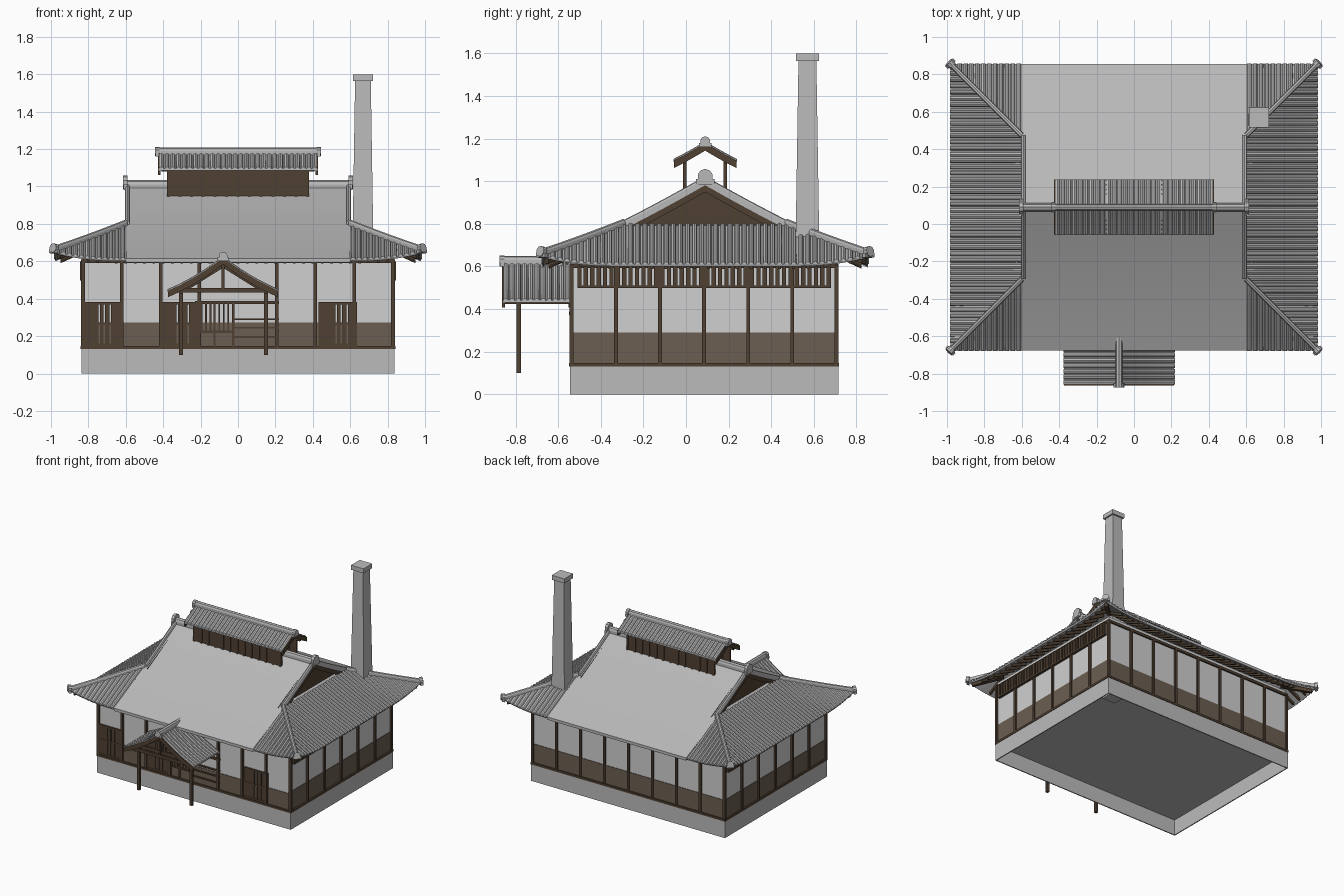
import bpy, bmesh, math
from mathutils import Vector

cube = bpy.data.objects.get("Cube")
if cube:
    bpy.data.objects.remove(cube, do_unlink=True)

Z = Vector((0, 0, 1))
CY = 0.09                      # depth centre of the hall
EX, EY, GX = 0.98, 0.765, 0.6  # eave half sizes, gable position
SKIRT = EX - GX


def material(name, col):
    m = bpy.data.materials.new(name)
    m.use_nodes = True
    m.diffuse_color = (*col, 1)
    m.node_tree.nodes["Principled BSDF"].inputs["Base Color"].default_value = (*col, 1)
    return m


TILE = material("grey roof tile", (0.48, 0.48, 0.48))
STONE = material("grey stone", (0.5, 0.5, 0.5))
PLASTER = material("pale plaster", (0.63, 0.63, 0.63))
PANEL = material("brown boarding", (0.15, 0.113, 0.085))
WOOD = material("dark wood", (0.08, 0.053, 0.033))


def finish(name, bm, mat):
    bmesh.ops.recalc_face_normals(bm, faces=bm.faces)
    me = bpy.data.meshes.new(name)
    bm.to_mesh(me)
    bm.free()
    me.materials.append(mat)
    ob = bpy.data.objects.new(name, me)
    bpy.context.collection.objects.link(ob)
    return ob


def box(bm, a, b):
    vs = bmesh.ops.create_cube(bm, size=1)["verts"]
    a, b = Vector(a), Vector(b)
    for v in vs:
        v.co = Vector([(a[i] + b[i]) / 2 + v.co[i] * abs(b[i] - a[i]) for i in range(3)])


def sweep(bm, pts, prof):
    """Sweep a (side, up) profile along a path, with closed ends."""
    side = (pts[-1] - pts[0]).cross(Z).normalized()
    rings = [[bm.verts.new(p + side * a + Z * b) for a, b in prof] for p in pts]
    n = len(prof)
    for r, s in zip(rings, rings[1:]):
        for i in range(n):
            bm.faces.new((r[i], r[(i + 1) % n], s[(i + 1) % n], s[i]))
    bm.faces.new(rings[0])
    bm.faces.new(rings[-1][::-1])


def rect(w, z0, z1):
    return [(-w / 2, z0), (w / 2, z0), (w / 2, z1), (-w / 2, z1)]


def half_round(r, lift=0.0):
    arc = [(r * math.cos(math.pi * k / 4), lift + r * math.sin(math.pi * k / 4)) for k in range(5)]
    return arc + ([(-r, 0), (r, 0)] if lift else [])


def end_tile(bm, p, d, r):
    """Round ridge-end tile with a small crest and feet."""
    d = Vector(d).normalized()
    rot = d.to_track_quat('Z', 'Y').to_matrix().to_4x4()
    rot.translation = Vector(p)
    bmesh.ops.create_cone(bm, cap_ends=True, segments=10, radius1=r, radius2=r, depth=0.024, matrix=rot)
    s = d.cross(Z)
    a = Vector(p) - Z * r * 0.7
    sweep(bm, [a - d * 0.01, a + d * 0.01], rect(r * 2.4, -r * 0.4, r * 0.4))


# ---- main roof surface
def roof_z(x, y):
    dx, dy = EX - abs(x), EY - abs(y - CY)
    d = min(dx, dy) if abs(x) > GX else dy
    t = max(0, 1 - abs(dx - dy) / 0.32) if abs(x) > GX else 0
    return 0.612 + 0.44 * d + 0.087 * d * d + 0.04 * t * t * max(0, 1 - d / SKIRT)


def on_roof(x, y, up=0.0):
    return Vector((x, y, roof_z(x, y) + up))


def line(p, q, n=6, up=0.0):
    return [on_roof(p[0] + (q[0] - p[0]) * k / n, p[1] + (q[1] - p[1]) * k / n, up) for k in range(n + 1)]


def patch(bm, rows):
    vs = [[bm.verts.new(p) for p in r] for r in rows]
    for a, b in zip(vs, vs[1:]):
        for i in range(len(a) - 1):
            bm.faces.new((a[i], a[i + 1], b[i + 1], b[i]))


slope, skirt, tiles, ridges = (bmesh.new() for _ in range(4))
rafters, gables = bmesh.new(), bmesh.new()
for sy in (-1, 1):
    sweep(slope, line((0, CY), (0, CY + sy * EY), 12), rect(2 * GX, -0.018, 0.004))
    k = -0.8
    while k < 0.81:
        sweep(rafters, line((k, CY + sy * 0.6), (k, CY + sy * 0.735), 2), rect(0.014, -0.036, -0.016))
        k += 0.05
for sx in (-1, 1):
    # side skirt, running a little way under the gable overhang
    rows = []
    for k in range(9):
        d = SKIRT * k / 8
        rows.append([on_roof(sx * (EX - d + 1e-5), CY + (EY - d) * (j / 12 - 1)) for j in range(25)])
    rows.append([p - Vector((sx * 0.05, 0, 0)) for p in rows[-1]])
    patch(skirt, rows)
    n = 46
    for k in range(n):
        y = CY + EY * (2 * (k + 0.5) / n - 1)
        d = min(SKIRT, EY - abs(y - CY))
        sweep(tiles, line((sx * (EX + 0.004), y), (sx * (EX - d + 1e-4), y)), half_round(0.012))
        if k % 2 and 0.06 < d:
            sweep(rafters, line((sx * (EX - 0.03), y), (sx * (EX - min(d, 0.16)), y), 2), rect(0.014, -0.036, -0.012))
    for sy in (-1, 1):
        corner = (sx * EX, CY + sy * EY)
        hip = (sx * (GX + 1e-4), CY + sy * (EY - SKIRT))
        # front and back corner slopes
        patch(skirt, [[on_roof(sx * (GX + 1e-5 + (SKIRT - d) * j / 8), CY + sy * (EY - d)) for j in range(9)]
                      for d in [SKIRT * 0.998 * i / 8 for i in range(9)]])
        for k in range(12):
            x = GX + SKIRT * (k + 0.5) / 12
            sweep(tiles, line((sx * x, corner[1] + sy * 0.004), (sx * x, CY + sy * (EY - EX + x))), half_round(0.012))
        # hip ridge, hip rafter, gable ridge
        sweep(ridges, line(hip, corner, 8), half_round(0.014, 0.018))
        sweep(rafters, line((sx * 0.8, CY + sy * (EY - 0.18)), (sx * 0.96, CY + sy * (EY - 0.02)), 3), rect(0.025, -0.045, -0.01))
        end_tile(ridges, on_roof(*corner, 0.018) + Vector((sx * 0.002, sy * 0.002, 0)), (sx, sy, 0.25), 0.025)
        gx = sx * (GX - 0.008)
        sweep(ridges, line((gx, hip[1]), (gx, CY), 6), half_round(0.013, 0.012))
        sweep(gables, line((sx * 0.585, hip[1]), (sx * 0.585, CY), 6), rect(0.018, -0.05, -0.015))
    # gable wall
    tri = [gables.verts.new((sx * 0.565, CY + a, z)) for a, z in ((-0.41, 0.79), (0.41, 0.79), (0, 0.995))]
    gables.faces.new(tri)
    end_tile(ridges, (sx * 0.602, CY, 1.022), (sx, 0, 0), 0.036)
sweep(ridges, [Vector((-GX, CY, 0.99)), Vector((GX, CY, 0.99))], half_round(0.022, 0.022))
finish("main_roof_slopes", slope, TILE)
ob = finish("roof_skirt", skirt, TILE)
ob.modifiers.new("thickness", 'SOLIDIFY').thickness = 0.012
finish("skirt_tiles", tiles, TILE)
finish("roof_ridges", ridges, TILE)
finish("rafters", rafters, WOOD)
finish("gable_walls", gables, WOOD)


# ---- small gabled roofs (vent and porch)
def gable_roof(name, P, half_len, span, zr, ze, step, sag, ridge):
    slab, barge = bmesh.new(), bmesh.new()
    for s in (-1, 1):
        def path(a, ext=1.0):
            ts = [k / 6 * ext for k in range(7)]
            return [P(a, s * span * t, ze + (zr - ze) * ((1 - sag) * (1 - t) + sag * (1 - t) ** 2)) for t in ts]
        sweep(slab, path(0), rect(2 * half_len, -0.004, 0.006))
        n = round(2 * half_len / step)
        for k in range(n):
            sweep(slab, path(half_len * (2 * (k + 0.5) / n - 1), 1.01), half_round(0.013, 0.003))
        for e in (-1, 1):
            sweep(barge, path(e * (half_len - 0.004)), rect(0.014, -0.028, 0.008))
    sweep(slab, [P(ridge[0], 0, zr - 0.005), P(ridge[1], 0, zr - 0.005)], half_round(0.018, 0.024))
    for a in ridge:
        end_tile(slab, P(a, 0, zr + 0.015), P(1, 0, 0) - P(0, 0, 0), 0.024)
    finish(name + "_roof", slab, TILE)
    finish(name + "_bargeboards", barge, WOOD)


gable_roof("vent", lambda a, c, z: Vector((a, CY + c, z)), 0.425, 0.147, 1.172, 1.09, 0.03, 0.1, (-0.432, 0.432))
gable_roof("porch", lambda a, c, z: Vector((c - 0.08, a - 0.7, z)), 0.16, 0.295, 0.612, 0.436, 0.029, 0.3, (-0.163, 0.11))

vent = bmesh.new()
for y in (CY - 0.095, CY + 0.095):
    box(vent, (-0.38, y - 0.003, 0.93), (0.38, y + 0.003, 1.09))
    box(vent, (-0.41, y - 0.008, 1.08), (0.41, y + 0.008, 1.098))
    for k in range(13):
        x = -0.372 + 0.062 * k
        box(vent, (x - 0.008, y - 0.008, 0.93), (x + 0.008, y + 0.008, 1.09))
finish("vent_lattice", vent, WOOD)

porch = bmesh.new()
for x in (-0.305, 0.15):
    box(porch, (x - 0.01, -0.795, 0.1), (x + 0.01, -0.775, 0.46))
    box(porch, (x - 0.01, -0.85, 0.425), (x + 0.01, -0.54, 0.45))
for y in (-0.785, -0.845):
    box(porch, (-0.35, y - 0.008, 0.432), (0.19, y + 0.008, 0.456))
    box(porch, (-0.088, y - 0.006, 0.45), (-0.072, y + 0.006, 0.6))
for s in (-1, 1):
    sweep(porch, [Vector((-0.08, -0.785, 0.575)), Vector((-0.08 + s * 0.2, -0.785, 0.45))], rect(0.014, -0.01, 0.01))
finish("porch_frame", porch, WOOD)

# ---- plinth, floor, chimney
X, Y0, Y1 = 0.837, -0.545, 0.715
plinth = bmesh.new()
for s in (-1, 1):
    box(plinth, (s * X, Y0, 0), (s * (X - 0.008), Y1, 0.134))
for y, t in ((Y0, 0.008), (Y1, -0.008)):
    box(plinth, (-X, y, 0), (X, y + t, 0.134))
box(plinth, (-X, Y0, 0.122), (X, Y1, 0.132))
finish("plinth", plinth, STONE)

chimney = bmesh.new()
c = Vector((0.668, 0.57, 0))
sq = lambda h, z: [c + Vector((a * h, b * h, z)) for a, b in ((-1, -1), (1, -1), (1, 1), (-1, 1), (-1, -1))]
patch(chimney, [sq(0.056, 0.09), sq(0.055, 0.75), sq(0.042, 1.566)])
box(chimney, c + Vector((-0.054, -0.054, 1.565)), c + Vector((0.054, 0.054, 1.6)))
box(chimney, c + Vector((-0.056, -0.056, 0.085)), c + Vector((0.056, 0.056, 0.13)))
finish("chimney", chimney, STONE)

# ---- walls
walls, boards, frame = bmesh.new(), bmesh.new(), bmesh.new()
box(walls, (-X + 0.012, Y0 + 0.012, 0.133), (X - 0.012, Y1 - 0.012, 0.64))
YM, HY = (Y0 + Y1) / 2, (Y1 - Y0) / 2
SIDES = [(Vector((0, Y0, 0)), Vector((1, 0, 0)), X, 8, 0.273), (Vector((0, Y1, 0)), Vector((-1, 0, 0)), X, 8, 0.289),
         (Vector((X, YM, 0)), Vector((0, 1, 0)), HY, 6, 0.289), (Vector((-X, YM, 0)), Vector((0, -1, 0)), HY, 6, 0.289)]


def wall_box(bm, side, u0, u1, out, z0, z1):
    o, u = side[0], side[1]
    n = u.cross(Z)
    box(bm, o + u * u0 - n * 0.014 + Z * z0, o + u * u1 + n * out + Z * z1)


for i, side in enumerate(SIDES):
    h, bays, top = side[2:]
    wall_box(boards, side, -h + 0.01, h - 0.01, -0.008, 0.134, top)
    wall_box(frame, side, -h, h, 0.004, 0.13, 0.146)
    wall_box(frame, side, -h, h, 0.0, 0.592, 0.612)
    for k in range(bays + 1):
        u = -h + 0.009 + (2 * h - 0.018) * k / bays
        if not (i == 0 and k == 4):
            wall_box(frame, side, u - 0.009, u + 0.009, 0.002, 0.134, 0.61)
    if i > 1:  # high slatted windows on the ends
        wall_box(frame, side, -0.59, 0.59, 0.008, 0.498, 0.51)
        for k in range(40):
            u = -0.585 + 0.03 * k
            wall_box(frame, side, u - 0.01, u + 0.01, 0.008, 0.5, 0.6)

# front doors with narrow slits
front = SIDES[0]
for u0 in (-0.837, -0.42, 0.43):
    for a, b in ((0, 0.09), (0.1, 0.118), (0.126, 0.15), (0.157, 0.205)):
        wall_box(frame, front, u0 + a, u0 + b, -0.002, 0.14, 0.38)
    for z in (0.155, 0.268, 0.378):
        wall_box(frame, front, u0, u0 + 0.205, 0.0, z - 0.008, z + 0.005)
# entrance: lattice door, bars and lintel
for k in range(9):
    u = -0.22 + 0.024 * k
    wall_box(frame, front, u - 0.005, u + 0.005, -0.002, 0.225, 0.38)
for u in (-0.215, -0.125, -0.025):
    wall_box(frame, front, u - 0.006, u + 0.006, 0.0, 0.14, 0.38)
for z in (0.195, 0.245, 0.29):
    wall_box(frame, front, -0.02, 0.22, 0.0, z - 0.005, z + 0.005)
wall_box(frame, front, -0.23, -0.02, 0.0, 0.217, 0.229)
wall_box(frame, front, -0.23, 0.22, 0.004, 0.372, 0.388)
finish("plaster_walls", walls, PLASTER)
finish("lower_boarding", boards, PANEL)
finish("timber_frame", frame, WOOD)
